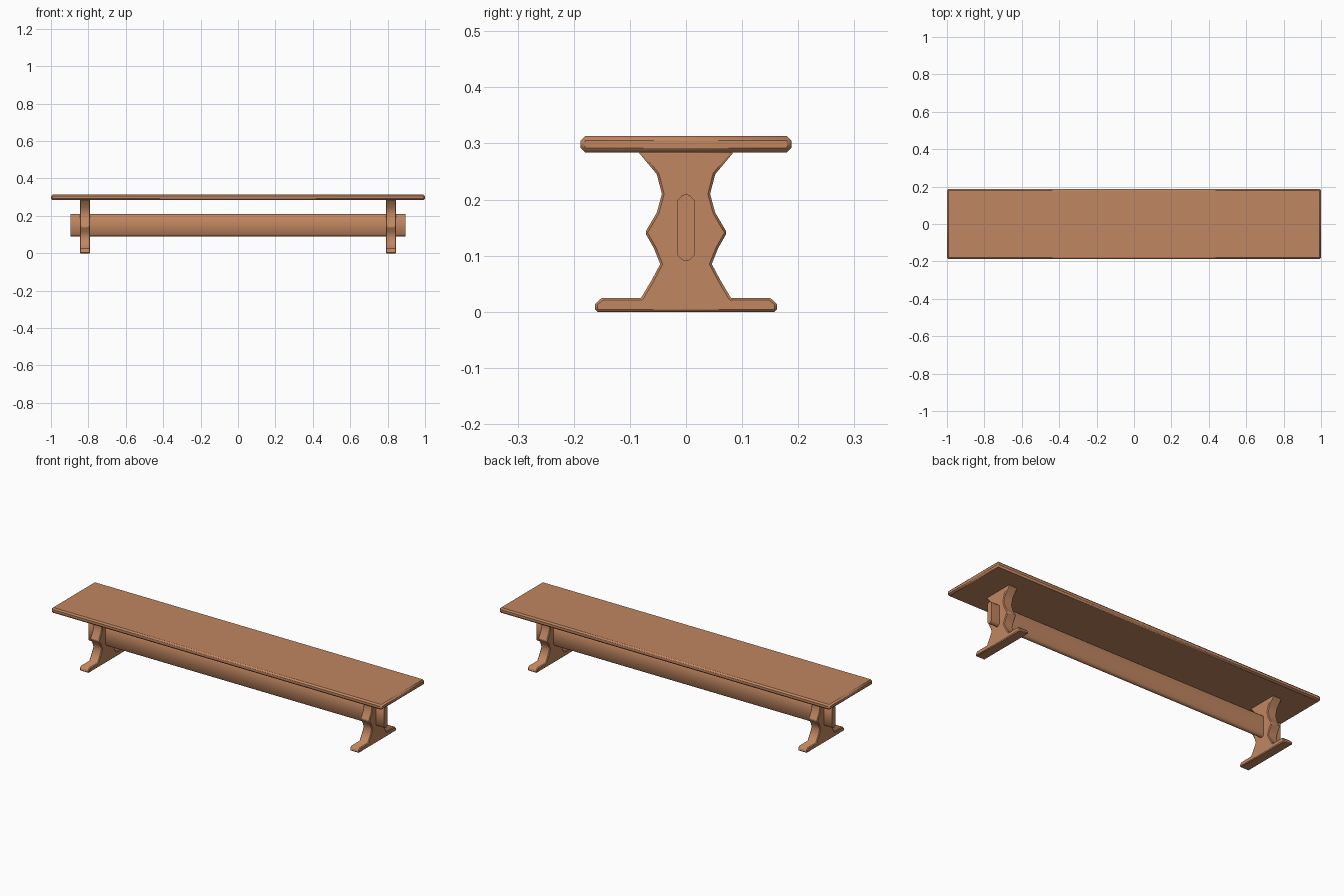
import bpy, math

if "Cube" in bpy.data.objects:
    bpy.data.objects.remove(bpy.data.objects["Cube"])

wood = bpy.data.materials.new("warm_brown_wood")
wood.diffuse_color = (0.53, 0.24, 0.12, 1)
wood.use_nodes = True
wood.node_tree.nodes["Principled BSDF"].inputs["Base Color"].default_value = wood.diffuse_color


def extrude_profile(name, profile, x0, x1, bevel=0.0, angle=60):
    """Extrude a closed (y, z) outline along x, with optional bevelled edges."""
    n = len(profile)
    verts = [(x, y, z) for x in (x0, x1) for y, z in profile]
    faces = [tuple(reversed(range(n))), tuple(range(n, 2 * n))]
    faces += [(i, (i + 1) % n, n + (i + 1) % n, n + i) for i in range(n)]
    mesh = bpy.data.meshes.new(name)
    mesh.from_pydata(verts, [], faces)
    mesh.materials.append(wood)
    obj = bpy.data.objects.new(name, mesh)
    bpy.context.collection.objects.link(obj)
    if bevel:
        mod = obj.modifiers.new("edge_bevel", 'BEVEL')
        mod.width = bevel
        mod.segments = 1
        mod.limit_method = 'ANGLE'
        mod.angle_limit = math.radians(60)
    bpy.ops.object.select_all(action='DESELECT')
    bpy.context.view_layer.objects.active = obj
    obj.select_set(True)
    bpy.ops.object.shade_smooth_by_angle(angle=math.radians(angle))
    return obj


def mirrored(half):
    """Right half listed bottom to top, closed with its mirror image."""
    return half + [(-y, z) for y, z in reversed(half) if y > 0]


# Seat plank with chamfered edges
extrude_profile("seat", mirrored([(0.188, 0.284), (0.188, 0.313)]),
                -1.0, 1.0, bevel=0.008)

# Trestle legs: shaped upright and wide foot in one outline
leg_half = [(0.162, 0.0), (0.162, 0.014), (0.15, 0.025), (0.077, 0.025),
            (0.085, 0.026), (0.062, 0.055), (0.046, 0.085), (0.057, 0.113),
            (0.073, 0.141), (0.052, 0.177), (0.043, 0.21), (0.052, 0.245),
            (0.086, 0.286)]
leg_half[3:5] = [(0.080, 0.025)]
for side, cx in (("left", -0.8175), ("right", 0.8175)):
    extrude_profile(side + "_trestle_leg", mirrored(leg_half),
                    cx - 0.0275, cx + 0.0275, bevel=0.004)

# Stretcher beam running through both legs, rounded top and bottom
beam_half = [(0.0, 0.09), (0.007, 0.0925), (0.015, 0.101),
             (0.015, 0.199), (0.007, 0.2075), (0.0, 0.21)]
extrude_profile("stretcher_beam", mirrored(beam_half), -0.895, 0.895)
